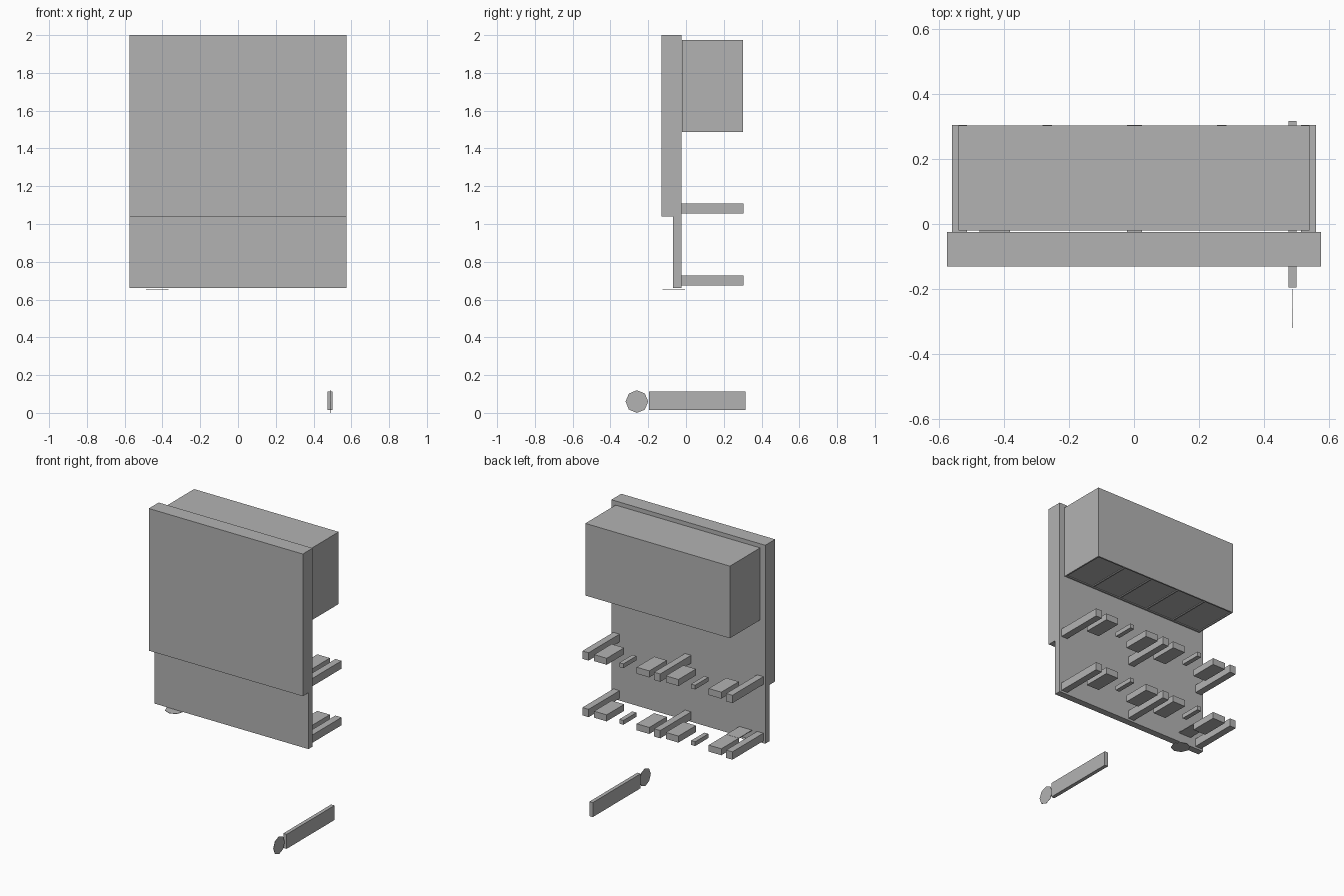
import bpy, math

if "Cube" in bpy.data.objects:
    bpy.data.objects.remove(bpy.data.objects["Cube"], do_unlink=True)

GREY = (0.45, 0.45, 0.45, 1)
mat = bpy.data.materials.new("plain grey")
mat.use_nodes = True
mat.diffuse_color = GREY
mat.node_tree.nodes["Principled BSDF"].inputs["Base Color"].default_value = GREY


def finish(name):
    obj = bpy.context.object
    obj.name = name
    obj.data.materials.append(mat)
    return obj


def box(name, xs, ys, zs):
    """Box given by its ranges along each axis."""
    spans = (xs, ys, zs)
    bpy.ops.mesh.primitive_cube_add(size=1, location=[sum(s) / 2 for s in spans])
    obj = finish(name)
    for v in obj.data.vertices:
        v.co = [c * (s[1] - s[0]) for c, s in zip(v.co, spans)]
    return obj


def disc(name, center, rotation):
    """Paper-thin eight-sided disc."""
    bpy.ops.mesh.primitive_cylinder_add(vertices=8, radius=0.06, depth=0.002,
                                        location=center, rotation=rotation)
    return finish(name)


# Stepped panel: an L-shaped side profile extruded along its width
profile = [(-0.13, 2), (-0.13, 1.04), (-0.07, 1.04), (-0.07, 0.66),
           (-0.025, 0.66), (-0.025, 2)]
n = len(profile)
verts = [(x, y, z) for x in (-0.575, 0.575) for y, z in profile]
faces = [tuple(range(n))[::-1], tuple(range(n, 2 * n))]
faces += [(i, (i + 1) % n, (i + 1) % n + n, i + n) for i in range(n)]
mesh = bpy.data.meshes.new("stepped_panel")
mesh.from_pydata(verts, [], faces)
mesh.materials.append(mat)
panel = bpy.data.objects.new("stepped_panel", mesh)
bpy.context.collection.objects.link(panel)
bpy.context.view_layer.objects.active = panel
panel.select_set(True)
bpy.ops.object.mode_set(mode='EDIT')
bpy.ops.mesh.select_all(action='SELECT')
bpy.ops.mesh.normals_make_consistent(inside=False)
bpy.ops.object.mode_set(mode='OBJECT')

# Rear case with a shallow, divided underside
W, FRONT, BACK = 0.54, -0.02, 0.303
box("rear_case", (-W, W), (FRONT, BACK), (1.494, 1.975))
for name, y in (("front_rim", FRONT), ("back_rim", BACK - 0.01)):
    box(name, (-W, W), (y, y + 0.01), (1.488, 1.494))
for i in range(6):
    x = -W + 0.005 + i * (2 * W - 0.01) / 5
    box(f"divider_{i}", (x - 0.005, x + 0.005), (FRONT + 0.01, BACK - 0.01),
        (1.488, 1.494))

# Two rows of rails, blocks and small pegs
for row, z in (("lower", 0.674), ("upper", 1.056)):
    top = z + 0.053
    for i, x in enumerate((-0.537, 0.002, 0.537)):
        box(f"{row}_rail_{i}", (x - 0.023, x + 0.023), (-0.025, 0.305), (z, top))
    for i, x in enumerate((-0.428, -0.108, 0.11, 0.428)):
        box(f"{row}_block_{i}", (x - 0.047, x + 0.047), (0.115, 0.302),
            (z + 0.006, top - 0.003))
    for i, x in enumerate((-0.267, 0.27)):
        box(f"{row}_peg_{i}", (x - 0.015, x + 0.015), (0.165, 0.305),
            (top - 0.035, top - 0.006))

# Thin link plate and flat disc at the lower panel
box("link_plate", (-0.475, -0.381), (-0.025, 0.115), (0.721, 0.725))
disc("panel_disc", (-0.428, -0.065, 0.655), (0, 0, 0))

# Separate lever with its upright disc
box("lever_bar", (0.475, 0.5), (-0.195, 0.316), (0.014, 0.112))
disc("lever_disc", (0.488, -0.26, 0.06), (0, math.pi / 2, 0))
